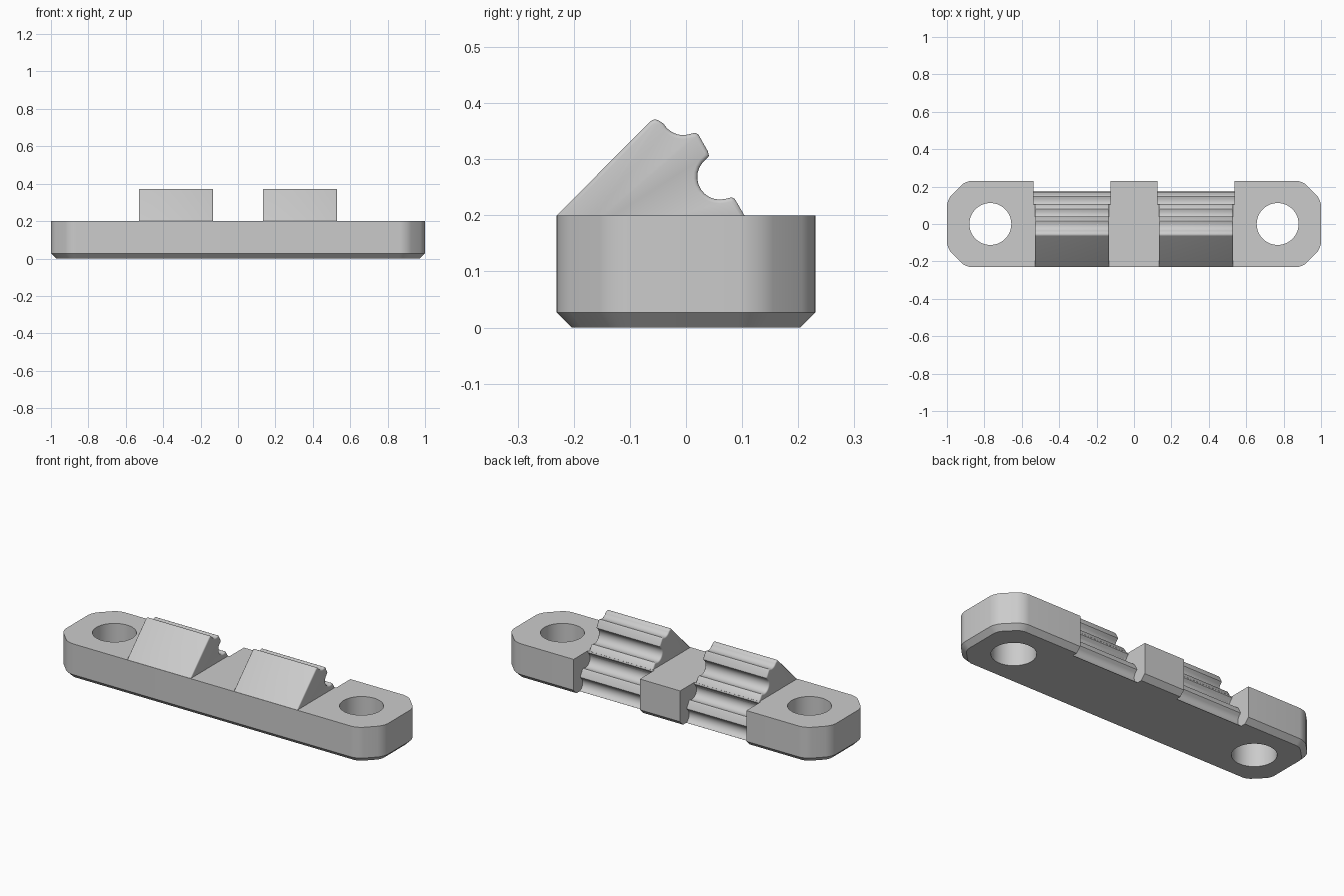
import bpy, bmesh
from math import cos, sin, radians
from mathutils import Vector

if "Cube" in bpy.data.objects:
    bpy.data.objects.remove(bpy.data.objects["Cube"], do_unlink=True)

grey = bpy.data.materials.new("light grey plastic")
grey.use_nodes = True
COLOR = (0.6, 0.6, 0.6, 1)
grey.diffuse_color = COLOR
grey.node_tree.nodes["Principled BSDF"].inputs["Base Color"].default_value = COLOR


def prism(name, points, direction, edit=None):
    """Extrude a closed polygon along a direction, with an optional bmesh edit."""
    bm = bmesh.new()
    cap = bm.faces.new([bm.verts.new(p) for p in points])
    ext = bmesh.ops.extrude_face_region(bm, geom=[cap], use_keep_orig=True)
    moved = [g for g in ext["geom"] if isinstance(g, bmesh.types.BMVert)]
    bmesh.ops.translate(bm, verts=moved, vec=direction)
    bmesh.ops.recalc_face_normals(bm, faces=bm.faces[:])
    if edit:
        edit(bm)
    mesh = bpy.data.meshes.new(name)
    bm.to_mesh(mesh)
    bm.free()
    mesh.materials.append(grey)
    obj = bpy.data.objects.new(name, mesh)
    bpy.context.collection.objects.link(obj)
    return obj


def smooth(obj):
    bpy.ops.object.select_all(action="DESELECT")
    bpy.context.view_layer.objects.active = obj
    obj.select_set(True)
    bpy.ops.object.shade_smooth_by_angle(angle=radians(32))


# Ribbed gripping profile: each ridge and groove repeats down a 60 degree slope
STEP = Vector((0.065, -0.115))
RIDGE = [Vector(p) for p in ((0.016, 0.347), (0.022, 0.344), (0.039, 0.314),
                             (0.041, 0.306), (0.037, 0.301))]


def ridge(k):
    return [p + STEP * k for p in RIDGE]


def groove(k, start=140, end=285, n=10):
    c = Vector((0.06, 0.268)) + STEP * k
    angles = [radians(start + (end - start) * i / n) for i in range(n + 1)]
    return [c + Vector((cos(a), sin(a))) * 0.04 for a in angles]


def along_x(profile, x):
    return [(x, p[0], p[1]) for p in profile]


# Base plate: rounded corner chamfers and a chamfered underside
def shape_base(bm):
    corners = [e for e in bm.edges if abs(e.verts[0].co.z - e.verts[1].co.z) > 0.1]
    bmesh.ops.bevel(bm, geom=corners, offset=0.035, segments=5, profile=0.5,
                    affect="EDGES")
    rim = [e for e in bm.edges if max(v.co.z for v in e.verts) < 0.001]
    bmesh.ops.bevel(bm, geom=rim, offset=0.027, segments=1, affect="EDGES")


quarter = [(1, 0.13), (0.9, 0.231)]
half = quarter + [(-x, y) for x, y in reversed(quarter)]
outline = half + [(x, -y) for x, y in reversed(half)]
base = prism("base_plate", [(x, y, 0) for x, y in outline], (0, 0, 0.2), shape_base)

# Cutters for the screw holes and the ribbed notches in the back
cutters = []
back = ridge(1)[1:] + groove(1) + ridge(2) + groove(2, end=250)
notch = [(0.087, 0.3)] + back + [(back[-1].x, -0.05), (0.3, -0.05), (0.3, 0.3)]
for side, left in (("left", 0.125), ("right", -0.537)):
    cutters.append(prism(side + "_notch_cutter", along_x(notch, left), (0.412, 0, 0)))
for side, x in (("left", 0.768), ("right", -0.768)):
    circle = [(x + 0.112 * cos(radians(a)), 0.112 * sin(radians(a)), -0.1)
              for a in range(0, 360, 6)]
    cutters.append(prism(side + "_hole_cutter", circle, (0, 0, 0.5)))
bpy.context.view_layer.objects.active = base
for cutter in cutters:
    cutter.hide_render = True
    mod = base.modifiers.new("cut", "BOOLEAN")
    mod.operation, mod.solver, mod.object = "DIFFERENCE", "EXACT", cutter
    bpy.ops.object.modifier_apply(modifier=mod.name)
    bpy.data.objects.remove(cutter, do_unlink=True)
smooth(base)


# Wedges: sloped front, ribbed back, softened cheeks
def soften(bm):
    ends = [e for e in bm.edges if abs(e.verts[0].co.x - e.verts[1].co.x) < 0.001]
    bmesh.ops.bevel(bm, geom=ends, offset=0.007, segments=3, profile=0.5,
                    affect="EDGES", clamp_overlap=False)


peak = [(-0.23, 0.2), (-0.065, 0.366), (-0.06, 0.37), (-0.054, 0.371), (-0.047, 0.368)]
wedge = (peak + groove(-1, start=210) + ridge(0) + groove(0) + ridge(1)[:2]
         + [(0.104, 0.2), (0.08, 0.15), (-0.2, 0.15)])
for side, left in (("left", 0.133), ("right", -0.53)):
    smooth(prism(side + "_wedge", along_x(wedge, left), (0.397, 0, 0), soften))
